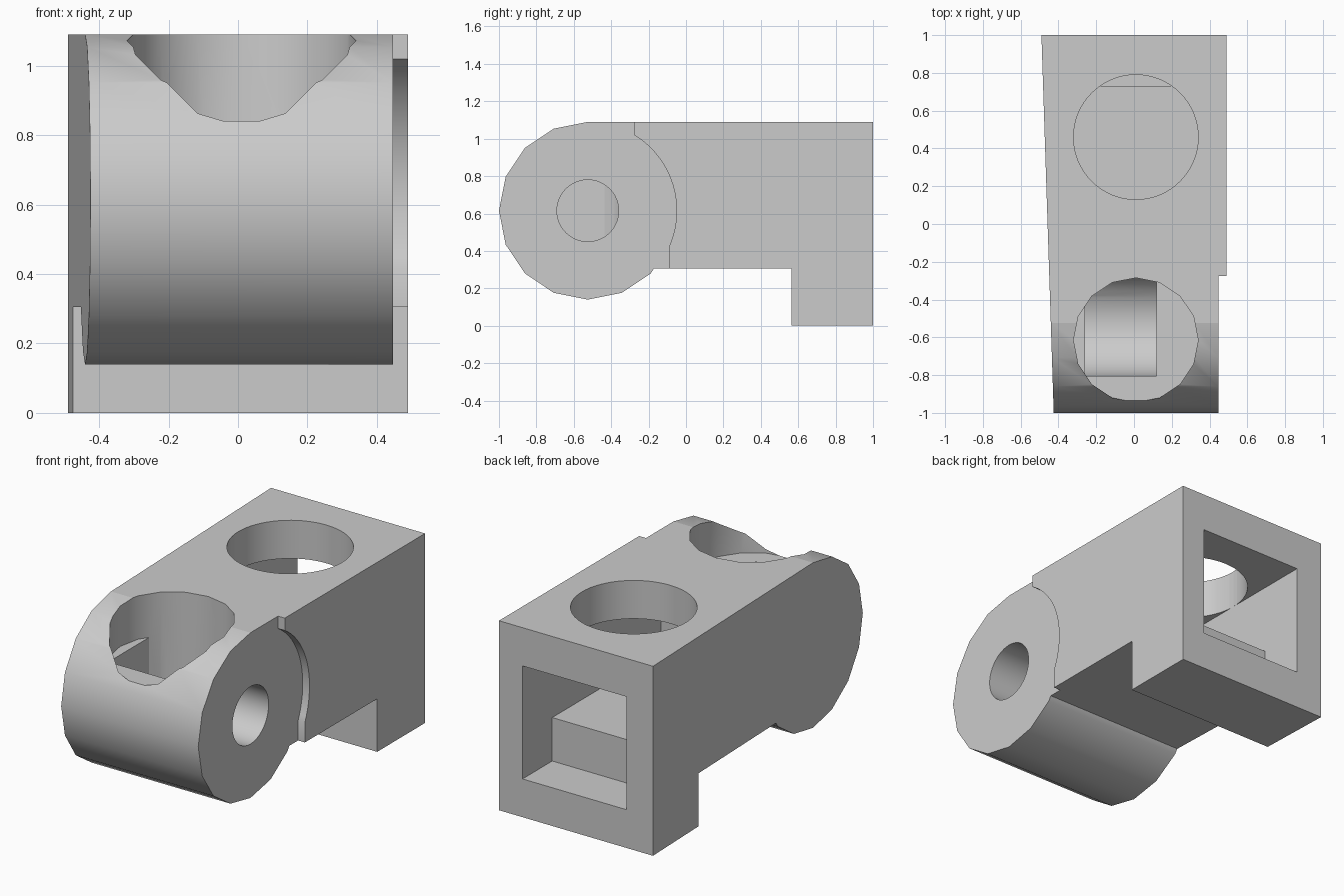
import bpy
import bmesh
from math import cos, sin, radians, pi

if "Cube" in bpy.data.objects:
    bpy.data.objects.remove(bpy.data.objects["Cube"], do_unlink=True)

# Barrel centre line, radius and overall height
BY, BZ, BR, TOP = -0.525, 0.615, 0.475, 1.09
HOLE_X, HOLE_R = 0.01, 0.33


def arc(radius, start, end, steps):
    """Points in the YZ plane around the barrel centre line."""
    angles = [radians(start + (end - start) * i / steps) for i in range(steps + 1)]
    return [(BY + radius * cos(a), BZ + radius * sin(a)) for a in angles]


def finish(bm, name):
    bmesh.ops.recalc_face_normals(bm, faces=bm.faces[:])
    mesh = bpy.data.meshes.new(name)
    bm.to_mesh(mesh)
    bm.free()
    obj = bpy.data.objects.new(name, mesh)
    bpy.context.collection.objects.link(obj)
    return obj


def prism(name, profile, x0, x1, taper=0.0):
    """Extrude a YZ profile along X; taper slants the x0 end along Y."""
    bm = bmesh.new()
    a = [bm.verts.new((x0 + taper * y, y, z)) for y, z in profile]
    b = [bm.verts.new((x1, y, z)) for y, z in profile]
    bm.faces.new(a)
    bm.faces.new(b[::-1])
    for i in range(len(a)):
        j = (i + 1) % len(a)
        bm.faces.new((a[i], a[j], b[j], b[i]))
    return finish(bm, name)


def upright_cylinder(name, y, z0, z1, sides):
    bm = bmesh.new()
    bmesh.ops.create_cone(bm, cap_ends=True, segments=sides, radius1=HOLE_R,
                          radius2=HOLE_R, depth=z1 - z0)
    bmesh.ops.translate(bm, verts=bm.verts[:], vec=(HOLE_X, y, (z0 + z1) / 2))
    return finish(bm, name)


def combine(target, tool, operation):
    """Apply a boolean and discard the tool."""
    tool.hide_render = True
    mod = target.modifiers.new("cut", 'BOOLEAN')
    mod.operation, mod.solver, mod.object = operation, 'EXACT', tool
    bpy.ops.object.select_all(action='DESELECT')
    bpy.context.view_layer.objects.active = target
    target.select_set(True)
    bpy.ops.object.modifier_apply(modifier=mod.name)
    bpy.data.objects.remove(tool, do_unlink=True)


# Body: faceted barrel, arm and rear foot, with one slanted side
outline = arc(BR, 90, 315, 10) + [(-0.172, 0.305), (0.565, 0.305),
                                  (0.565, 0), (1, 0), (1, TOP)]
body = prism("hinge_body", outline, -0.4575, 0.49, taper=-0.0325)

# Shallow round recess beside the barrel
recess = arc(BR, -24.3, 58.2, 20) + [(-0.275, 1.3), (-1.3, 1.3),
                                     (-1.3, -0.2), (-0.092, -0.2)]
combine(body, prism("recess_cutter", recess, 0.447, 0.7), 'DIFFERENCE')

# Front well: flat floor with a narrower round-bottomed slot in it
well = upright_cylinder("well_cutter", -0.615, 0.2, 1.4, 16)
space = prism("well_space", [(-1.5, 0.84), (0.5, 0.84), (0.5, 1.6), (-1.5, 1.6)], -1, 1)
slot = arc(0.28, 180, 360, 24) + [(BY + 0.28, 1.0), (BY - 0.28, 1.0)]
combine(space, prism("slot_space", slot, -0.26, 0.12), 'UNION')
combine(well, space, 'INTERSECT')
combine(body, well, 'DIFFERENCE')

# Pin hole from the recessed side into the slot
pin = prism("pin_cutter", arc(0.165, 0, 360, 48)[:-1], 0.0, 0.7)
combine(body, pin, 'DIFFERENCE')

# Stepped cavity open at the back
cavity = [(-0.26, 0.47), (0.73, 0.47), (0.73, 0.22),
          (1.3, 0.22), (1.3, 0.87), (-0.26, 0.87)]
combine(body, prism("cavity_cutter", cavity, -0.32, 0.34), 'DIFFERENCE')

# Round opening in the top of the arm
combine(body, upright_cylinder("top_hole_cutter", 0.46, 0.7, 1.4, 64), 'DIFFERENCE')

# Plain grey finish
grey = bpy.data.materials.new("plain_grey")
grey.use_nodes = True
colour = (0.6, 0.6, 0.6, 1)
grey.diffuse_color = colour
grey.node_tree.nodes["Principled BSDF"].inputs["Base Color"].default_value = colour
body.data.materials.clear()
body.data.materials.append(grey)

# Smooth round walls, flat faces elsewhere
bpy.ops.object.select_all(action='DESELECT')
bpy.context.view_layer.objects.active = body
body.select_set(True)
bpy.ops.object.shade_smooth_by_angle(angle=radians(30))
for face in body.data.polygons:
    face.material_index = 0
    if abs(face.normal.x) > 0.99 or abs(face.normal.z) > 0.999:
        face.use_smooth = False
